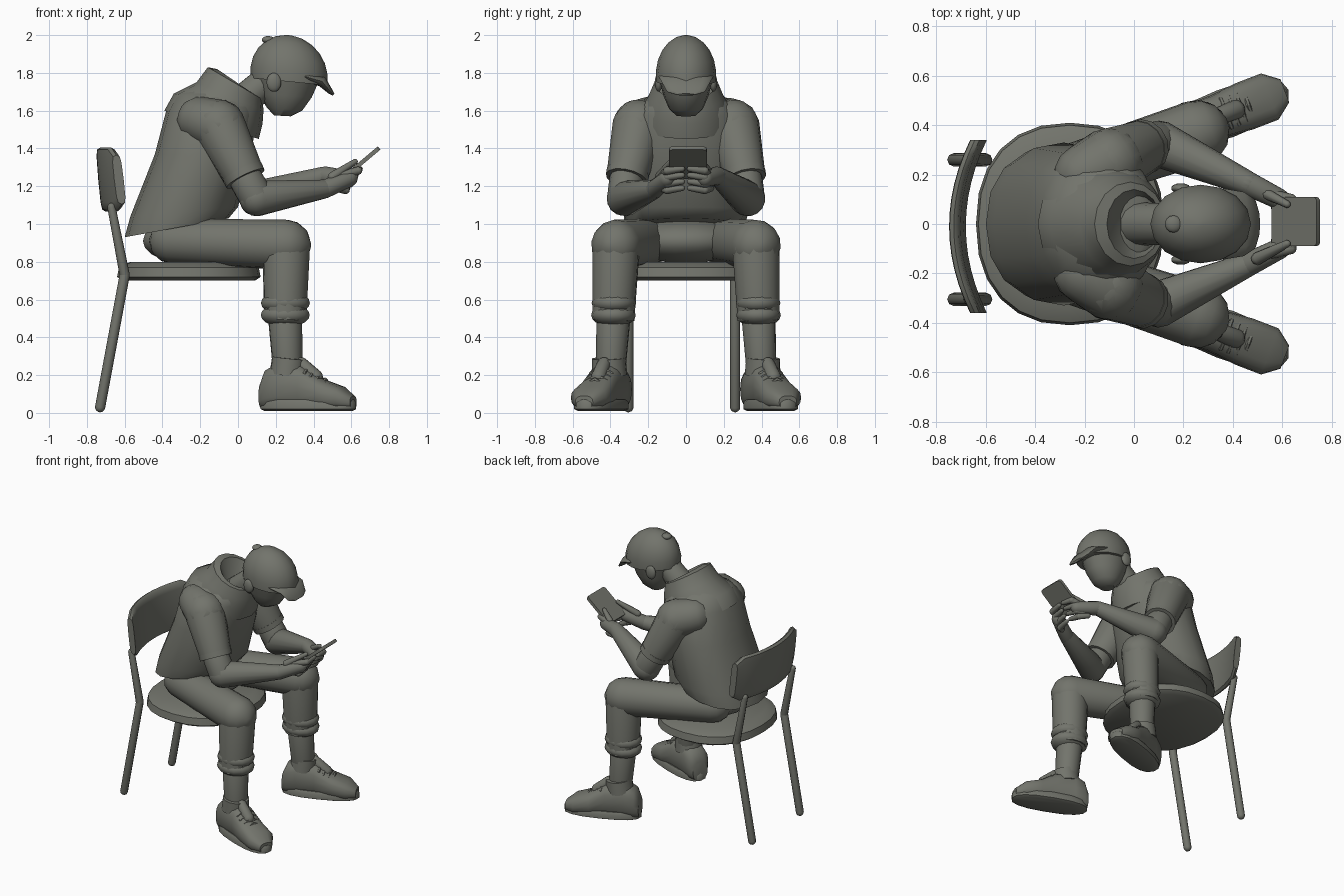
import bpy, bmesh, math
from mathutils import Vector, Matrix

if "Cube" in bpy.data.objects:
    bpy.data.objects.remove(bpy.data.objects["Cube"])

clay = bpy.data.materials.new("grey clay")
clay.use_nodes = True
tone = (.17, .175, .15, 1)
clay.diffuse_color = tone
clay.node_tree.nodes["Principled BSDF"].inputs["Base Color"].default_value = tone


def finish(name, bm, angle=45):
    """Turn a bmesh into a shaded object with the single material."""
    bmesh.ops.recalc_face_normals(bm, faces=bm.faces)
    mesh = bpy.data.meshes.new(name)
    bm.to_mesh(mesh)
    bm.free()
    part = bpy.data.objects.new(name, mesh)
    bpy.context.collection.objects.link(part)
    mesh.materials.append(clay)
    bpy.ops.object.select_all(action='DESELECT')
    part.select_set(True)
    bpy.context.view_layer.objects.active = part
    bpy.ops.object.shade_smooth_by_angle(angle=math.radians(angle))


def ring(centre, u, v, sides=16, power=1):
    """Closed loop around a centre with half axes u and v; a low power squares it."""
    def bend(value):
        return math.copysign(abs(value) ** power, value)
    angles = [math.tau * i / sides for i in range(sides)]
    return [centre + u * bend(math.cos(a)) + v * bend(math.sin(a)) for a in angles]


def loft(name, rings):
    """Skin a row of loops and cap both ends."""
    bm = bmesh.new()
    loops = [[bm.verts.new(point) for point in loop] for loop in rings]
    for low, high in zip(loops, loops[1:]):
        for i in range(len(low)):
            bm.faces.new((low[i - 1], low[i], high[i], high[i - 1]))
    bm.faces.new(loops[0])
    bm.faces.new(loops[-1])
    finish(name, bm)


def section(xa, za, xb, zb, width, power=1):
    """Loop symmetric in y between a back point and a front point."""
    back, front = Vector((xa, 0, za)), Vector((xb, 0, zb))
    return ring((back + front) / 2, (front - back) / 2, Vector((0, width, 0)), power=power)


def limb(name, start, end, r_start, r_end, domed=(True, True), sides=14):
    """Tapered limb between two joints, each end domed or flat."""
    along = (end - start).normalized()
    u = along.orthogonal().normalized()
    v = along.cross(u)
    arc = [math.radians(a) for a in (80, 50, 25, 0)]
    spans = [(start, r_start, -1, arc if domed[0] else [0]),
             (end, r_end, 1, arc[::-1] if domed[1] else [0])]
    loft(name, [ring(joint + along * (sign * r * math.sin(a)), u * r * math.cos(a), v * r * math.cos(a), sides)
                for joint, r, sign, angles in spans for a in angles])


def ball(name, centre, size):
    bm = bmesh.new()
    bmesh.ops.create_uvsphere(bm, u_segments=14, v_segments=10, radius=1)
    shape = Matrix.Translation(centre) @ Matrix.Diagonal((*size, 1))
    bmesh.ops.transform(bm, verts=bm.verts, matrix=shape)
    finish(name, bm)


# Chair: padded seat, curved backrest and two bent rear legs
loft("seat", [ring(Vector((-.26, 0, z)), Vector((.38 - inset, 0, 0)), Vector((0, .41 - inset, 0)), 24, .87)
              for z, inset in ((.7, .03), (.72, 0), (.77, .01), (.8, .07))])

backrest = []
for i in range(-6, 7):
    t = i / 6
    height = .13 if abs(i) == 6 else .17
    middle = Vector((.085 * t * t - .715, .35 * t - .01, 1.235))
    backrest.append(ring(middle, Vector((-.015, 0, height)), Vector((.025, 0, 0)), 12, .5))
loft("backrest", backrest)

for side, y in (("left", .26), ("right", -.305)):
    foot, bend, top = (Vector((x, y, z)) for x, z in ((-.73, .03), (-.6, .73), (-.67, 1.09)))
    limb(side + "_chair_leg", foot, bend, .027, .027, sides=8)
    limb(side + "_backrest_post", bend, top, .027, .022, sides=8)

# Hooded top and seat of the trousers
loft("torso", [section(*row, power=.9) for row in (
    (-.6, .93, -.05, 1.03, .31), (-.57, 1.04, 0, 1.09, .33), (-.44, 1.37, .07, 1.37, .31),
    (-.38, 1.6, .1, 1.57, .29), (-.33, 1.69, .1, 1.63, .22), (-.2, 1.74, .06, 1.66, .15))])
loft("hood", [section(*row) for row in (
    (-.39, 1.6, .11, 1.45, .25), (-.34, 1.69, .13, 1.53, .24), (-.22, 1.75, .135, 1.6, .2),
    (-.16, 1.83, .13, 1.66, .17), (-.11, 1.82, .11, 1.67, .14), (-.06, 1.7, .1, 1.57, .1))])
ball("trouser_seat", (-.26, 0, .91), (.25, .3, .12))

# Neck, head and cap
limb("neck", Vector((-.03, 0, 1.6)), Vector((.2, 0, 1.8)), .09, .08)
loft("head", [section(*row) for row in (
    (.19, 1.575, .28, 1.57, .05), (.15, 1.62, .34, 1.6, .09),
    (.11, 1.69, .39, 1.67, .12), (.08, 1.8, .43, 1.76, .145))])
dome = []
for degrees in range(-10, 90, 16):
    spread, rise = math.cos(math.radians(degrees)), math.sin(math.radians(degrees))
    dome.append(ring(Vector((.27, 0, 1.79 + .21 * rise)), Vector((.205, 0, -.02)) * spread,
                     Vector((0, .16, 0)) * spread))
loft("cap", dome)
loft("cap_brim", [section(*row) for row in (
    (.36, 1.81, .35, 1.75, .145), (.46, 1.78, .43, 1.73, .13),
    (.5, 1.71, .48, 1.69, .1), (.51, 1.69, .5, 1.68, .05))])
ball("cap_button", (.16, 0, 1.975), (.035, .035, .02))

for sign, side in ((1, "left"), (-1, "right")):
    def at(x, y, z):
        """Point on this side of the body."""
        return Vector((x, sign * y, z))

    ball(side + "_ear", at(.19, .145, 1.75), (.04, .02, .05))

    # Short sleeve with a thick hem, then the bare arm; the left wrist is higher
    lift = .035 * (1 + sign)
    shoulder, hem, elbow = at(-.1, .25, 1.52), at(.04, .315, 1.24), at(.1, .325, 1.135)
    wrist, knuckles = at(.46, .165, 1.185 + lift), at(.59, .1, 1.24)
    limb(side + "_shoulder", at(-.2, .2, 1.55), shoulder, .125, .14)
    limb(side + "_sleeve", shoulder, hem, .14, .108, (True, False))
    limb(side + "_sleeve_hem", hem.lerp(shoulder, .12), hem, .114, .112, (False, False))
    limb(side + "_upper_arm", hem, elbow, .09, .093)
    limb(side + "_forearm", elbow, wrist, .095, .05)

    # Hand curled below the handset, with the thumb above
    limb(side + "_palm", wrist, knuckles, .05, .043)
    for i in range(4):
        knuckle = at(.57 + .022 * i, .1, 1.18 + .034 * i)
        limb(f"{side}_finger_{i + 1}_base", at(.52, .13, 1.19 + .02 * i), knuckle, .02, .022, sides=8)
        limb(f"{side}_finger_{i + 1}_tip", knuckle, knuckle + at(.01, -.08, .01), .022, .015, sides=8)
    limb(side + "_thumb", at(.5, .14, 1.25), at(.62, .08, 1.33), .026, .015, sides=8)

    # Trousers bunched above the ankle
    knee, cuff, heel = at(.255, .37, .89), at(.25, .385, .49), at(.265, .4, .2)
    limb(side + "_thigh", at(-.35, .17, .91), knee, .12, .133)
    limb(side + "_lower_trouser", knee, cuff, .127, .112, (True, False))
    for i in range(2):
        ball(f"{side}_trouser_fold_{i + 1}", cuff.lerp(knee, .07 + .16 * i), (.133, .118, .065))
    limb(side + "_ankle", cuff, heel, .09, .078)

    # High shoe turned outwards, with sole, collar, tongue and laces
    turn = Matrix.Translation(at(.13, .355, 0)) @ Matrix.Rotation(sign * math.radians(21), 4, 'Z')
    upper = []
    for x, top, width in ((0, .16, .06), (.03, .23, .085), (.1, .27, .09), (.23, .25, .09),
                          (.34, .18, .1), (.45, .14, .1), (.515, .09, .05)):
        upper.append([turn @ p for p in section(x, .02, x, top, width, .75)])
    loft(side + "_shoe", upper)
    loft(side + "_sole", [[turn @ p for p in section(-.01 + inset, z, .53 - inset, z, .1 - inset, .8)]
                          for z, inset in ((.01, .02), (.02, 0), (.055, 0), (.07, .01))])
    limb(side + "_shoe_collar", turn @ Vector((.14, 0, .2)), turn @ Vector((.15, 0, .29)),
         .095, .09, (False, False))
    limb(side + "_shoe_tongue", turn @ Vector((.3, 0, .19)), turn @ Vector((.22, 0, .26)), .04, .035)
    for i in range(4):
        middle = Vector((.26 + .032 * i, 0, .24 - .021 * i))
        for half, y in (("inner", -sign), ("outer", sign)):
            edge = middle + Vector((0, .06 * y, -.03))
            limb(f"{side}_lace_{i + 1}_{half}", turn @ middle, turn @ edge, .01, .01, sides=6)

# Handset held in both hands
bm = bmesh.new()
bmesh.ops.create_cube(bm, size=1)
bmesh.ops.scale(bm, vec=(.24, .2, .022), verts=bm.verts)
corners = [e for e in bm.edges if abs(e.verts[0].co.z - e.verts[1].co.z) > .01]
bmesh.ops.bevel(bm, geom=corners, offset=.02, segments=3, affect='EDGES', profile=.5)
tilt = Matrix.Translation((.655, .01, 1.325)) @ Matrix.Rotation(math.radians(-40), 4, 'Y')
bmesh.ops.transform(bm, verts=bm.verts, matrix=tilt)
finish("handset", bm, 30)
